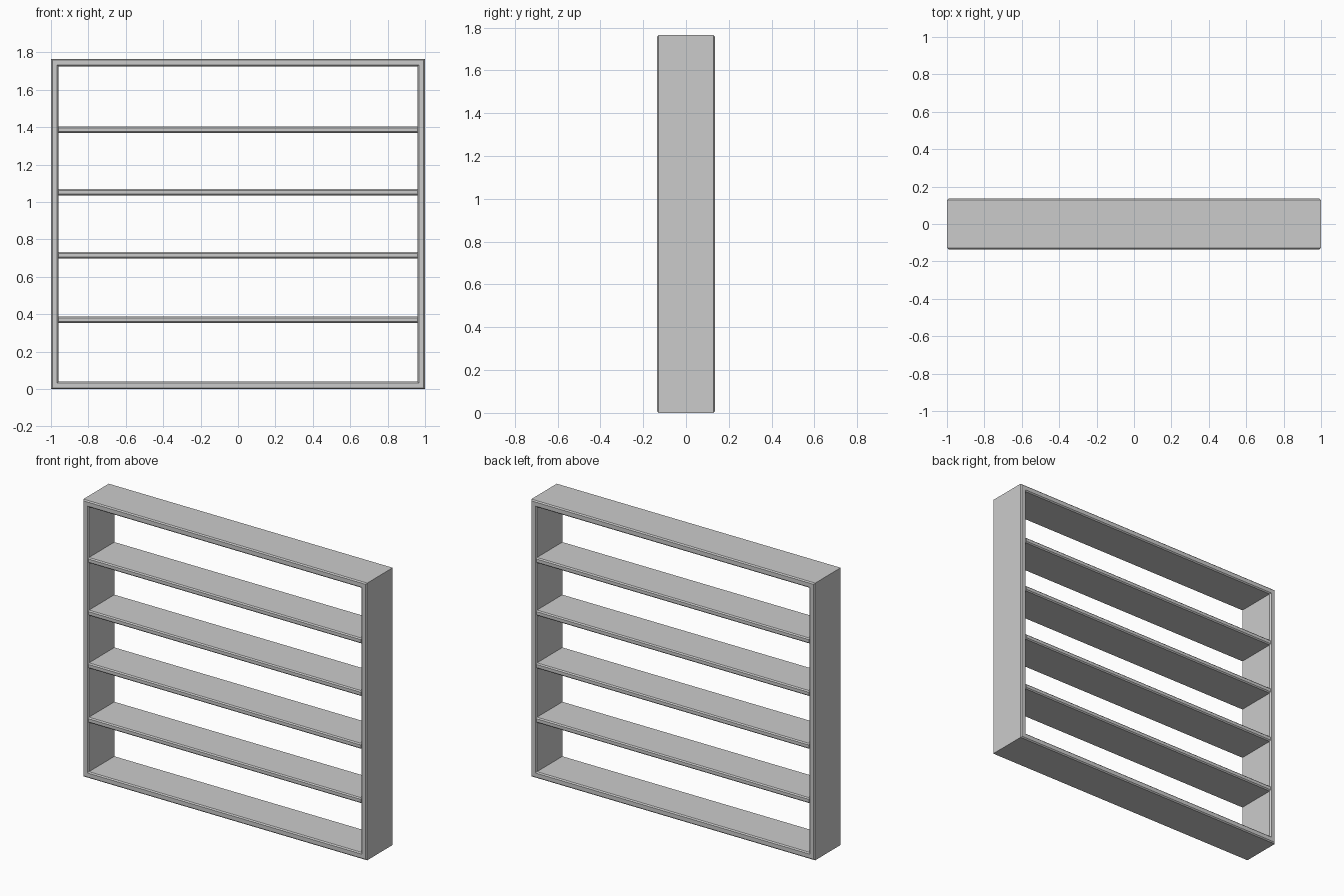
import bpy, bmesh

if "Cube" in bpy.data.objects:
    bpy.data.objects.remove(bpy.data.objects["Cube"])

W, H, D = 1.0, 1.765, 0.135      # half width, height, half depth
T, C = 0.04, 0.007               # board thickness, chamfer size


def finish(name, bm, edge_test):
    """Chamfer the chosen edges and make an object."""
    bmesh.ops.recalc_face_normals(bm, faces=bm.faces)
    edges = [e for e in bm.edges if edge_test(e)]
    bmesh.ops.bevel(bm, geom=edges, offset=C, segments=1, affect='EDGES')
    mesh = bpy.data.meshes.new(name)
    bm.to_mesh(mesh)
    bm.free()
    obj = bpy.data.objects.new(name, mesh)
    bpy.context.collection.objects.link(obj)
    return obj


def on_rim(e):
    """Sharp edge lying along the front or back face."""
    a, b = e.verts
    return abs(a.co.y - b.co.y) < 1e-5 and e.calc_face_angle(0) > 0.5


# Outer frame: mitred ring extruded through the depth
bm = bmesh.new()
outer = [(-W, 0), (W, 0), (W, H), (-W, H)]
inner = [(-W + T, T), (W - T, T), (W - T, H - T), (-W + T, H - T)]
vo = [bm.verts.new((x, -D, z)) for x, z in outer]
vi = [bm.verts.new((x, -D, z)) for x, z in inner]
ring = [bm.faces.new((vo[i], vo[(i + 1) % 4], vi[(i + 1) % 4], vi[i])) for i in range(4)]
ext = bmesh.ops.extrude_face_region(bm, geom=ring, use_keep_orig=True)
bmesh.ops.translate(bm, vec=(0, 2 * D, 0),
                    verts=[g for g in ext["geom"] if isinstance(g, bmesh.types.BMVert)])
finish("outer_frame", bm, on_rim)

# Four shelves, chamfered along their long front and back edges
for i, z in enumerate((0.37, 0.716, 1.052, 1.387)):
    bm = bmesh.new()
    bmesh.ops.create_cube(bm, size=1)
    bmesh.ops.scale(bm, vec=(2 * (W - T), 2 * D, 0.034), verts=bm.verts)
    bmesh.ops.translate(bm, vec=(0, 0, z), verts=bm.verts)
    finish(f"shelf_{i + 1}", bm,
           lambda e: abs(e.verts[0].co.x - e.verts[1].co.x) > 1)
